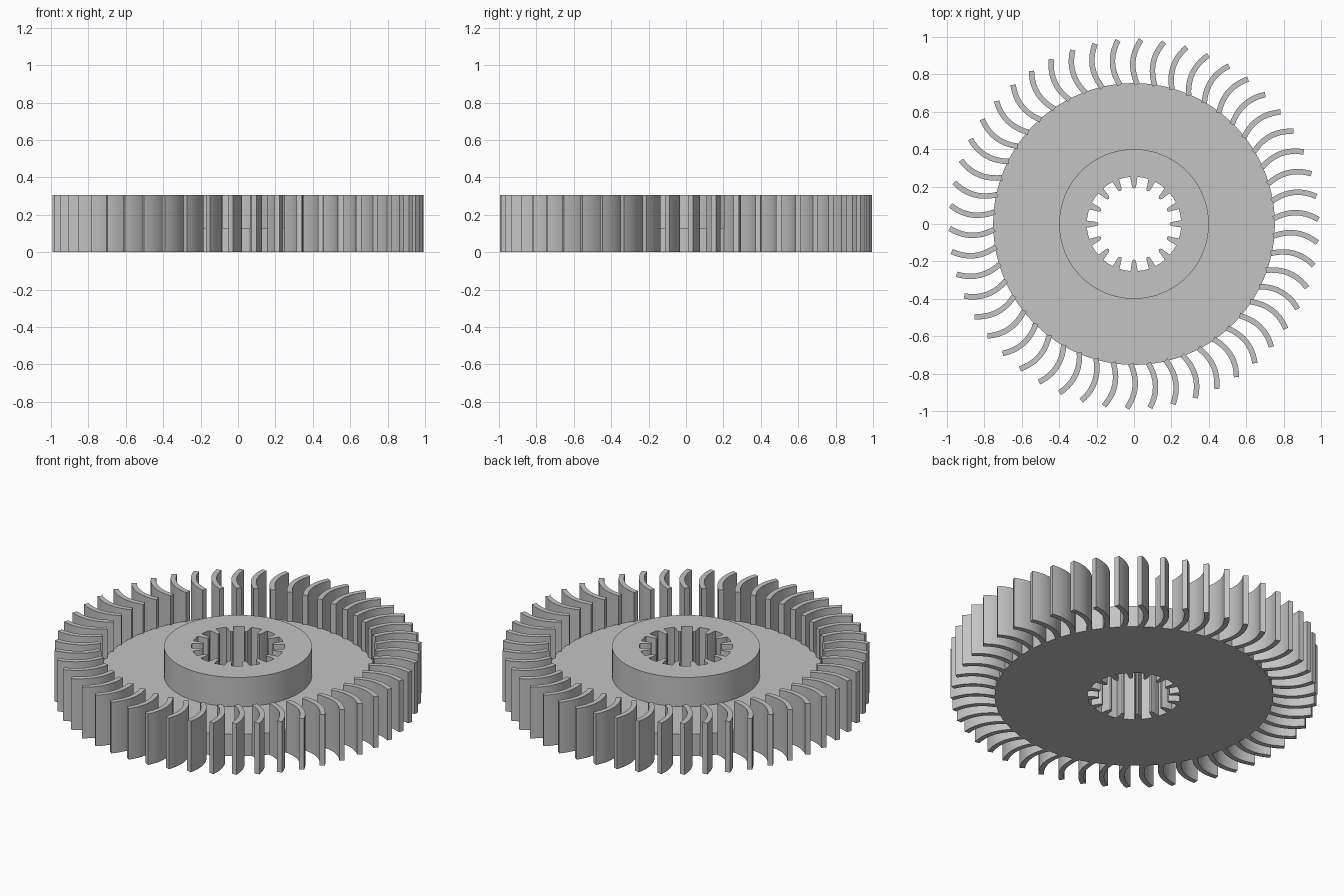
import bpy, bmesh
from math import sin, cos, pi, radians
from mathutils import Vector

cube = bpy.data.objects.get("Cube")
if cube:
    bpy.data.objects.remove(cube)

HEIGHT, DISC_TOP = 0.305, 0.13
DISC_R, HUB_R, BORE_R = 0.753, 0.4, 0.252
SPLINES, BLADES = 16, 50

grey = bpy.data.materials.new("plain grey")
grey.use_nodes = True
grey.diffuse_color = (0.55, 0.55, 0.55, 1)
grey.node_tree.nodes["Principled BSDF"].inputs["Base Color"].default_value = (0.55, 0.55, 0.55, 1)


def finish(bm, name):
    bmesh.ops.recalc_face_normals(bm, faces=bm.faces)
    mesh = bpy.data.meshes.new(name)
    bm.to_mesh(mesh)
    bm.free()
    mesh.materials.append(grey)
    obj = bpy.data.objects.new(name, mesh)
    bpy.context.collection.objects.link(obj)
    bpy.ops.object.select_all(action='DESELECT')
    obj.select_set(True)
    bpy.context.view_layer.objects.active = obj
    bpy.ops.object.shade_smooth_by_angle(angle=radians(25))
    return obj


def polar(r, a):
    return r * cos(a), r * sin(a)


# Splined bore outline: half a tooth as (degrees, radius), mirrored and repeated
half = [(2.0, 0.193), (3.2, 0.205), (3.7, 0.225), (4.1, BORE_R), (6.4, BORE_R), (8.8, BORE_R)]
tooth = [(-a, r) for a, r in reversed(half)] + [(0, 0.19)] + half + [(11.25, BORE_R)]
bore = [polar(r, radians(a) + k * 2 * pi / SPLINES) for k in range(SPLINES) for a, r in tooth]
count = len(bore)
start = radians(tooth[0][0])


def circle(r):
    return [polar(r, start + i * 2 * pi / count) for i in range(count)]


# Disc with raised hub and splined bore: closed chain of rings
bm = bmesh.new()
rings = []
for outline, z in [(bore, 0), (circle(DISC_R), 0), (circle(DISC_R), DISC_TOP),
                   (circle(HUB_R), DISC_TOP), (circle(HUB_R), HEIGHT), (bore, HEIGHT)]:
    rings.append([bm.verts.new((x, y, z)) for x, y in outline])
for k, lower in enumerate(rings):
    upper = rings[(k + 1) % len(rings)]
    for i in range(count):
        j = (i + 1) % count
        bm.faces.new((lower[i], lower[j], upper[j], upper[i]))
finish(bm, "disc_and_hub")

# Curved blades: an arc through root, belly and tip, thickened and extruded
root, belly, tip = Vector((0.018, 0.747)), Vector((-0.006, 0.87)), Vector((0.038, 0.985))
thickness, steps = 0.029, 10
control = 2 * belly - (root + tip) / 2
left, right = [], []
for s in range(steps + 1):
    t = s / steps
    p = root * (1 - t) ** 2 + control * 2 * t * (1 - t) + tip * t * t
    d = ((control - root) * (1 - t) + (tip - control) * t).normalized()
    side = Vector((-d.y, d.x)) * thickness / 2
    left.append(p + side)
    right.append(p - side)
outline = left + right[::-1]

bm = bmesh.new()
for k in range(BLADES):
    a = k * 2 * pi / BLADES
    base, top = [[bm.verts.new((p.x * cos(a) - p.y * sin(a), p.x * sin(a) + p.y * cos(a), z))
                  for p in outline] for z in (0, HEIGHT)]
    n = len(outline)
    for i in range(n):
        j = (i + 1) % n
        bm.faces.new((base[i], base[j], top[j], top[i]))
    for i in range(steps):
        for ring in (base, top):
            bm.faces.new((ring[i], ring[i + 1], ring[n - 2 - i], ring[n - 1 - i]))
finish(bm, "curved_blades")
